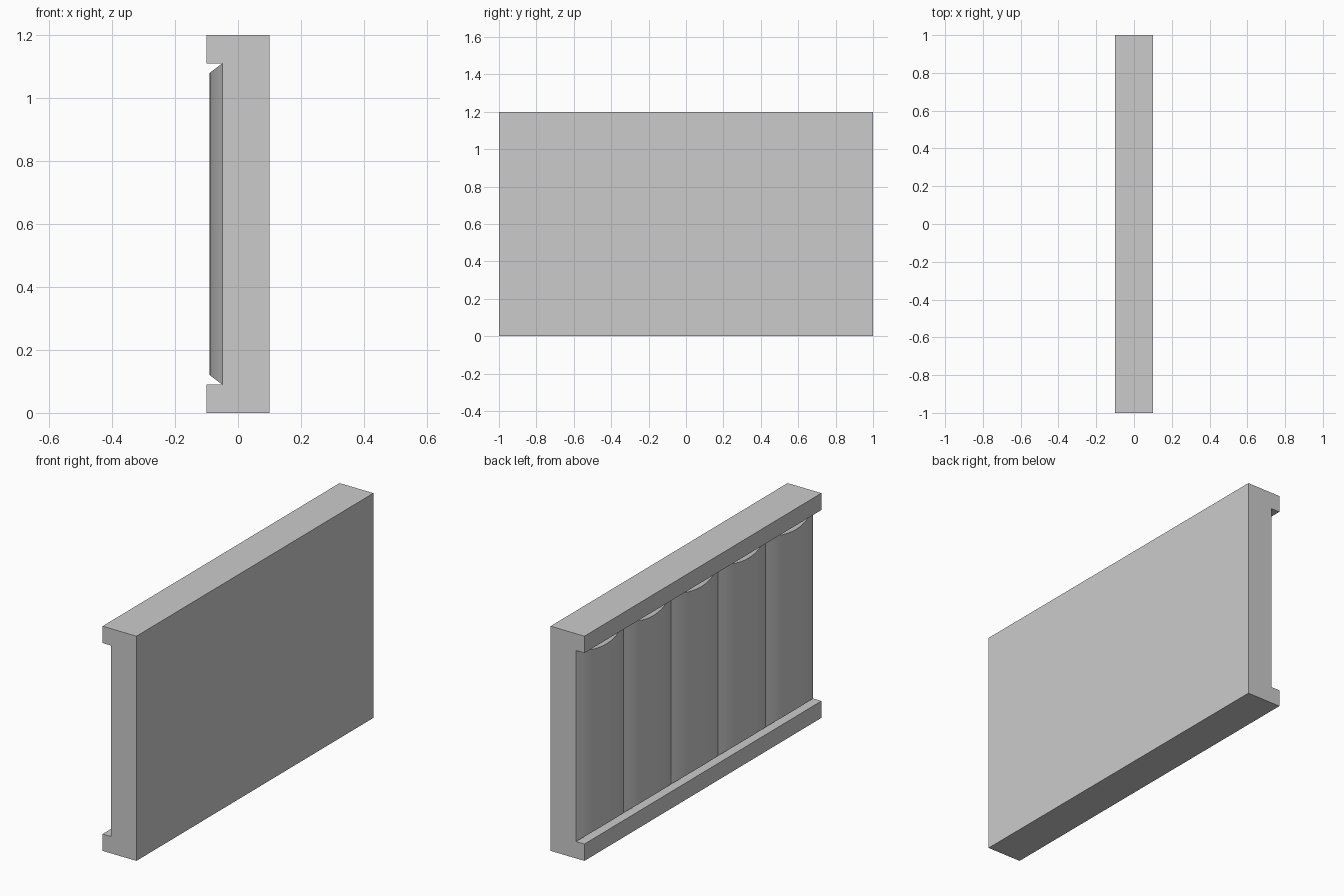
import bpy, math

if "Cube" in bpy.data.objects:
    bpy.data.objects.remove(bpy.data.objects["Cube"])

LENGTH, PANELS = 2.0, 5
BASE_X, RISE, INSET = -0.05, 0.04, 0.03
Z_LOW, Z_HIGH = 0.09, 1.11


def make_object(name, verts, faces):
    mesh = bpy.data.meshes.new(name)
    mesh.from_pydata(verts, [], faces)
    mesh.update()
    obj = bpy.data.objects.new(name, mesh)
    bpy.context.collection.objects.link(obj)
    return obj


# Wall body: channel-shaped profile extruded along y
profile = [(0.1, 0), (0.1, 1.2), (-0.1, 1.2), (-0.1, Z_HIGH),
           (BASE_X, Z_HIGH), (BASE_X, Z_LOW), (-0.1, Z_LOW), (-0.1, 0)]
n = len(profile)
verts = [(x, y, z) for y in (-LENGTH / 2, LENGTH / 2) for x, z in profile]
faces = [(i, i + n, (i + 1) % n + n, (i + 1) % n) for i in range(n)]
faces += [tuple(range(n)), tuple(reversed(range(n, 2 * n)))]
make_object("wall_body", verts, faces)


# Bulged panel: shallow arc across y, undercut at the top and bottom ends
def bulged_panel(name, y_centre, width, steps=12):
    radius = ((width / 2) ** 2 + RISE ** 2) / (2 * RISE)
    half_angle = math.asin(width / 2 / radius)
    rows = []
    for i in range(steps + 1):
        a = half_angle * (2 * i / steps - 1)
        y = y_centre + radius * math.sin(a)
        h = max(0.0, radius * math.cos(a) - radius + RISE)
        dz = INSET * h / RISE
        rows += [(BASE_X, y, Z_LOW), (BASE_X - h, y, Z_LOW + dz),
                 (BASE_X - h, y, Z_HIGH - dz), (BASE_X, y, Z_HIGH)]
    quads = [(4 * i + j, 4 * i + j + 1, 4 * i + j + 5, 4 * i + j + 4)
             for i in range(steps) for j in range(3)]
    obj = make_object(name, rows, [tuple(reversed(q)) for q in quads])
    # Merge the coincident points where the arc meets the wall
    import bmesh
    bm = bmesh.new()
    bm.from_mesh(obj.data)
    bmesh.ops.remove_doubles(bm, verts=bm.verts, dist=1e-5)
    bm.normal_update()
    if sum(f.normal.x * f.calc_area() for f in bm.faces) > 0:
        bmesh.ops.reverse_faces(bm, faces=bm.faces)
    bm.to_mesh(obj.data)
    bm.free()
    bpy.ops.object.select_all(action='DESELECT')
    obj.select_set(True)
    bpy.context.view_layer.objects.active = obj
    bpy.ops.object.shade_smooth_by_angle(angle=math.radians(30))


width = LENGTH / PANELS
for k in range(PANELS):
    bulged_panel(f"panel_{k + 1}", -LENGTH / 2 + width * (k + 0.5), width)
